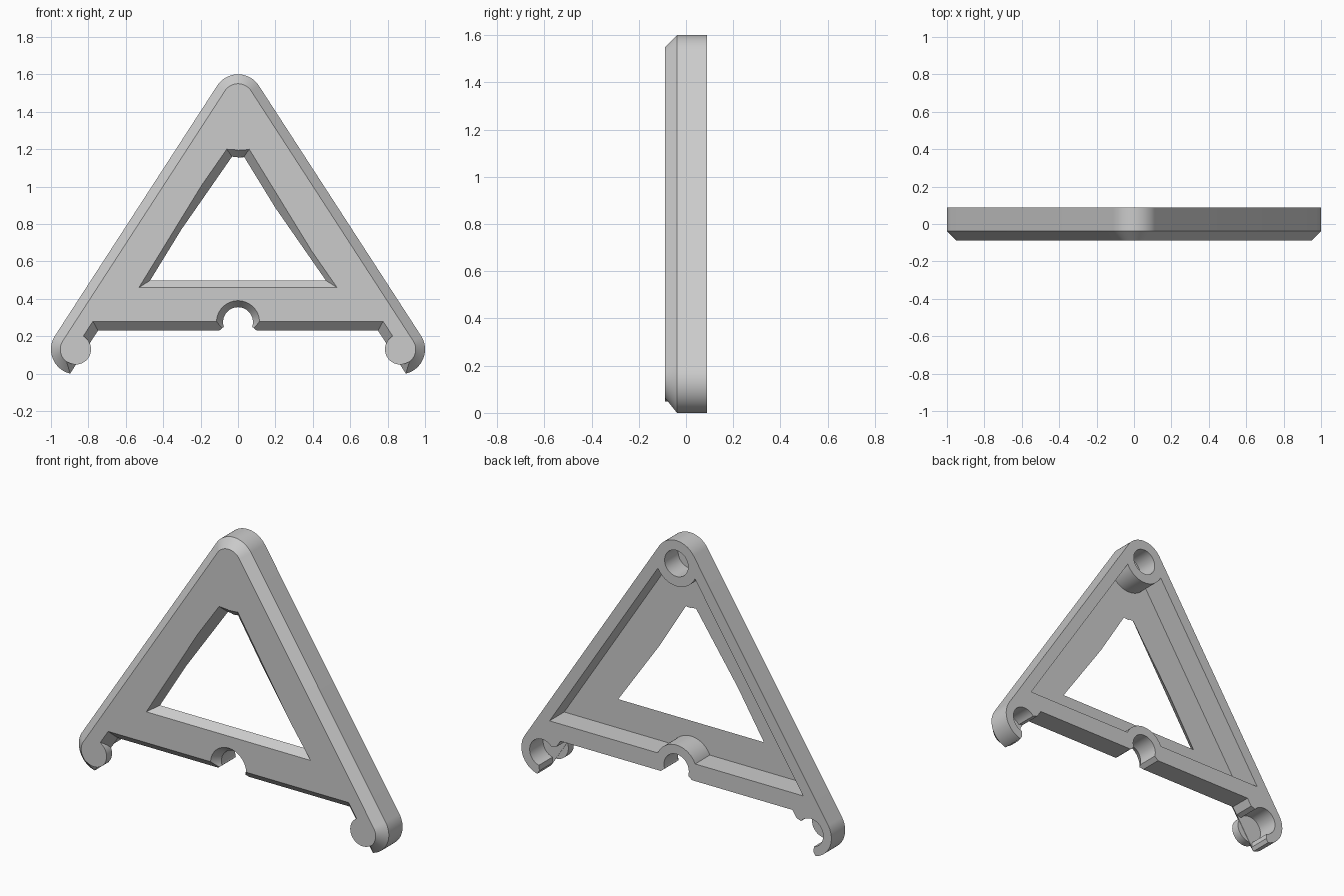
import bpy, bmesh, math
from mathutils import Vector

if "Cube" in bpy.data.objects:
    bpy.data.objects.remove(bpy.data.objects["Cube"])

FRONT, BACK, SHOULDER, FLOOR = -0.0885, 0.0885, -0.0385, -0.047
APEX, FOOT, NOTCH = Vector((0, 1.467)), Vector((0.867, 0.13)), Vector((0, 0.275))
LEG = (FOOT - APEX).normalized()
OUT = Vector((-LEG.y, LEG.x))
PIPE, BOSS = 0.08, 0.133

grey = bpy.data.materials.new("light grey plastic")
grey.use_nodes = True
grey.diffuse_color = (0.6, 0.6, 0.6, 1)
grey.node_tree.nodes["Principled BSDF"].inputs["Base Color"].default_value = (0.6, 0.6, 0.6, 1)


def loft(name, rings):
    """Closed solid through (y, [(x, z), ...]) rings of equal length."""
    bm = bmesh.new()
    loops = [[bm.verts.new((p[0], y, p[1])) for p in pts] for y, pts in rings]
    for a, b in zip(loops, loops[1:]):
        for i in range(len(a)):
            j = (i + 1) % len(a)
            bm.faces.new((a[i], a[j], b[j], b[i]))
    bm.faces.new(loops[0])
    bm.faces.new(loops[-1])
    bmesh.ops.recalc_face_normals(bm, faces=bm.faces)
    mesh = bpy.data.meshes.new(name)
    bm.to_mesh(mesh)
    bm.free()
    mesh.materials.append(grey)
    obj = bpy.data.objects.new(name, mesh)
    bpy.context.collection.objects.link(obj)
    return obj


def prism(name, pts, y0, y1):
    return loft(name, [(y0, pts), (y1, pts)])


def circle(c, r, n=64):
    return [(c[0] + r * math.cos(math.tau * i / n), c[1] + r * math.sin(math.tau * i / n))
            for i in range(n)]


def combine(target, tool, operation):
    """Apply a boolean and remove the tool."""
    tool.hide_render = True
    mod = target.modifiers.new("join", "BOOLEAN")
    mod.operation, mod.solver, mod.object = operation, "EXACT", tool
    bpy.context.view_layer.objects.active = target
    bpy.ops.object.modifier_apply(modifier=mod.name)
    bpy.data.objects.remove(tool)


def outline(r, d, base):
    """Frame silhouette: round apex, round feet cut off on the inner side."""
    start = math.atan2(OUT.y, OUT.x)
    half = []
    for i in range(17):
        a = math.pi / 2 + (start - math.pi / 2) * i / 16
        half.append(APEX + r * Vector((math.cos(a), math.sin(a))))
    sweep = math.pi / 2 + math.asin(d / r)
    for i in range(29):
        a = start - sweep * i / 28
        half.append(FOOT + r * Vector((math.cos(a), math.sin(a))))
    edge = FOOT - OUT * d
    half.append(edge + LEG * ((base - edge.y) / LEG.y))
    return half + [Vector((-p.x, p.y)) for p in reversed(half[1:])]


def flare(c, down):
    """Widening mouth of a clip, opening towards 'down'."""
    side = Vector((-down.y, down.x))
    return [c + down * d + side * s for d, s in
            ((0.02, -0.07), (0.07, -0.13), (0.07, 0.13), (0.02, 0.07))]


def mirrored(v, sign):
    return Vector((v.x * sign, v.y))


# Chamfered frame body
full = outline(BOSS, 0.045, 0.23)
body = loft("triangular_clip_frame",
            [(FRONT, outline(BOSS - 0.05, -0.005, 0.28)), (SHOULDER, full), (BACK, full)])

# Hollow back, leaving the apex boss and the centre clip wall
top = APEX.y + 0.068 / OUT.y
corner = (0.068 + OUT.y * (APEX.y - 0.33)) / OUT.x
recess = prism("recess_cutter", [(-corner, 0.33), (corner, 0.33), (0, top)], FLOOR, 0.12)
for centre in (APEX, NOTCH):
    combine(recess, prism("boss_keeper", circle(centre, BOSS), -0.2, 0.2), "DIFFERENCE")
combine(body, recess, "DIFFERENCE")


# Bevelled window
def window(k):
    x, z, tx, tz = 0.47 + 0.06 * k, 0.498 - 0.038 * k, 0.032 + 0.028 * k, 1.16 + 0.04 * k
    return [(-x, z), (x, z), (tx, tz), (0, tz - 0.006), (-tx, tz)]


step = FLOOR - FRONT
combine(body, loft("window_cutter", [(FRONT - step, window(2)), (FLOOR + step, window(-1))]),
        "DIFFERENCE")

# Centre clip with bevelled front
combine(body, loft("centre_cutter", [(FRONT - 0.01, circle(NOTCH, 0.122)),
                                     (SHOULDER, circle(NOTCH, PIPE)),
                                     (0.12, circle(NOTCH, PIPE))]), "DIFFERENCE")
combine(body, prism("centre_mouth", flare(NOTCH, Vector((0, -1))), -0.12, 0.12), "DIFFERENCE")

# Blind socket at the apex
combine(body, prism("apex_socket", circle(APEX, 0.076), -0.036, 0.12), "DIFFERENCE")

# Foot clips closed by a front disc
for sign in (-1, 1):
    c = mirrored(FOOT, sign)
    combine(body, prism("foot_disc", circle(c, 0.081), FRONT, SHOULDER), "UNION")
    combine(body, prism("foot_socket", circle(c, PIPE), -0.036, 0.12), "DIFFERENCE")
    combine(body, prism("foot_mouth", flare(c, mirrored(-OUT, sign)), -0.036, 0.12), "DIFFERENCE")

bpy.ops.object.select_all(action="DESELECT")
body.select_set(True)
bpy.context.view_layer.objects.active = body
bpy.ops.object.shade_smooth_by_angle(angle=math.radians(30))
